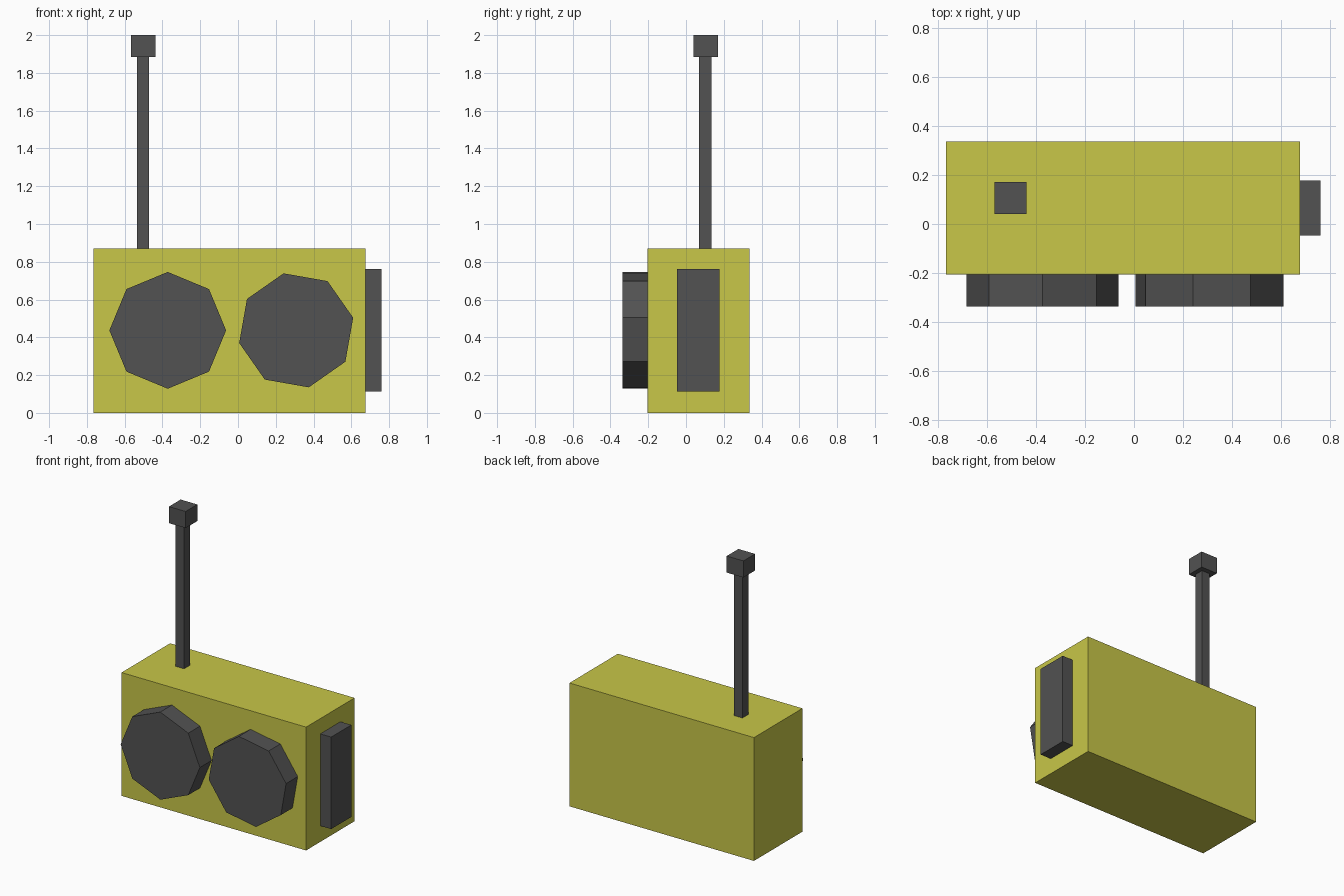
import bpy, math

if "Cube" in bpy.data.objects:
    bpy.data.objects.remove(bpy.data.objects["Cube"])


def material(name, rgb):
    m = bpy.data.materials.new(name)
    m.diffuse_color = (*rgb, 1)
    m.use_nodes = True
    m.node_tree.nodes["Principled BSDF"].inputs["Base Color"].default_value = m.diffuse_color
    return m


YELLOW = material("yellow", (0.58, 0.57, 0.065))
DARK = material("dark_grey", (0.085, 0.085, 0.085))


def finish(name, mat):
    o = bpy.context.object
    o.name = name
    o.data.materials.append(mat)
    return o


def box(name, lo, hi, mat):
    # axis-aligned box from its two corners
    bpy.ops.mesh.primitive_cube_add(size=1, location=[(a + b) / 2 for a, b in zip(lo, hi)])
    bpy.context.object.scale = [b - a for a, b in zip(lo, hi)]
    bpy.ops.object.transform_apply(location=False, rotation=False, scale=True)
    return finish(name, mat)


def dial(name, x, z, turn):
    # eight-sided disc on the front face, turned about y
    bpy.ops.mesh.primitive_cylinder_add(
        vertices=8, radius=0.309, depth=0.13, location=(x, -0.27, z),
        rotation=(math.radians(90), math.radians(turn), 0))
    return finish(name, DARK)


# Main case
box("case", (-0.765, -0.205, 0), (0.675, 0.335, 0.87), YELLOW)

# Front dials
dial("left_dial", -0.372, 0.437, 0)
dial("right_dial", 0.308, 0.437, -12.5)

# Side panel
box("side_panel", (0.675, -0.047, 0.113), (0.76, 0.178, 0.762), DARK)

# Antenna
box("antenna_rod", (-0.535, 0.07, 0.87), (-0.47, 0.135, 1.885), DARK)
box("antenna_tip", (-0.567, 0.04, 1.883), (-0.437, 0.17, 2.0), DARK)
